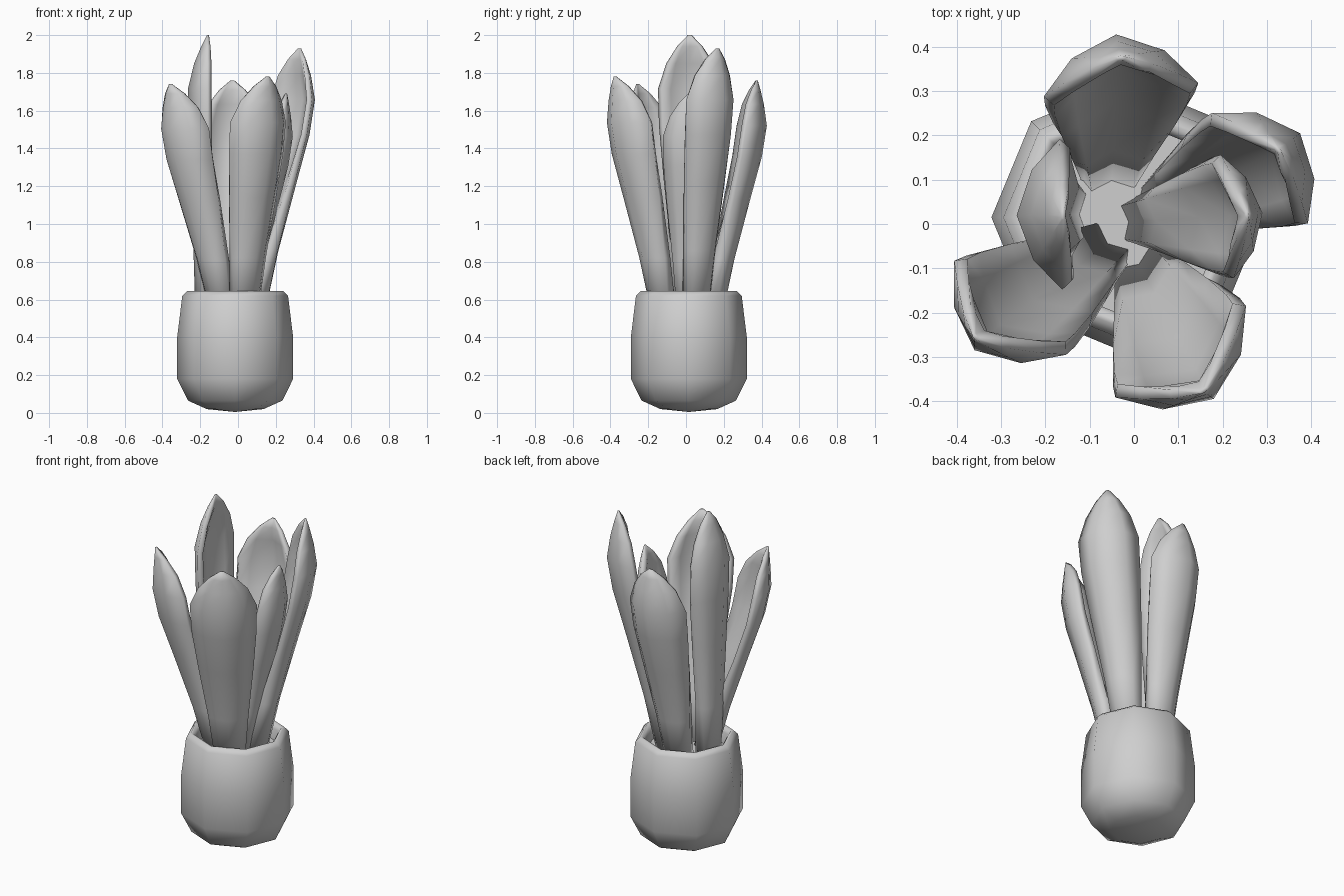
import bpy, bmesh, math
from mathutils import Vector

if "Cube" in bpy.data.objects:
    bpy.data.objects.remove(bpy.data.objects["Cube"])

grey = bpy.data.materials.new("light grey")
grey.diffuse_color = (0.62, 0.62, 0.62, 1)
grey.use_nodes = True
grey.node_tree.nodes["Principled BSDF"].inputs["Base Color"].default_value = grey.diffuse_color


def make_object(name, bm):
    bmesh.ops.recalc_face_normals(bm, faces=bm.faces[:])
    for f in bm.faces:
        f.smooth = True
    me = bpy.data.meshes.new(name)
    bm.to_mesh(me)
    bm.free()
    me.materials.append(grey)
    ob = bpy.data.objects.new(name, me)
    bpy.context.scene.collection.objects.link(ob)
    return ob


def bridge(bm, rings):
    for a, b in zip(rings, rings[1:]):
        n = len(a)
        for i in range(n):
            j = (i + 1) % n
            bm.faces.new((a[i], a[j], b[j], b[i]))


CX, CY, SIDES = -0.015, 0.015, 8


def circle(bm, r, z):
    return [bm.verts.new((CX + r * math.cos(2 * math.pi * i / SIDES),
                          CY + r * math.sin(2 * math.pi * i / SIDES), z))
            for i in range(SIDES)]


def fan(bm, ring, z):
    c = bm.verts.new((CX, CY, z))
    for i in range(len(ring)):
        bm.faces.new((c, ring[i], ring[(i + 1) % len(ring)]))


# Eight-sided rounded pot with a hollow rim
bm = bmesh.new()
profile = [(0.15, 0.02), (0.25, 0.065), (0.307, 0.18), (0.307, 0.40),
           (0.28, 0.62), (0.255, 0.645), (0.24, 0.643), (0.225, 0.62), (0.225, 0.52)]
rings = [circle(bm, r, z) for r, z in profile]
bridge(bm, rings)
fan(bm, rings[0], 0.005)
make_object("pot", bm)

# Soil filling the pot
bm = bmesh.new()
fan(bm, circle(bm, 0.235, 0.55), 0.55)
make_object("soil", bm)

# Leaf rows: height fraction, outward fraction, width fraction, thickness
ROWS = [(0, 0, 0.42, 0.105), (0.25, 0.28, 0.6, 0.09), (0.5, 0.63, 0.83, 0.065),
        (0.68, 0.89, 0.97, 0.05), (0.81, 1, 1, 0.045), (0.9, 1, 0.74, 0.045),
        (0.96, 1, 0.4, 0.035), (1, 1, 0.06, 0.01)]
Z0 = 0.5


def leaf(name, base, wide, tip, angle, w, cup):
    """Cupped leaf: crescent sections swept along its outer midline, thicker at the foot."""
    a = math.radians(angle)
    out = Vector((math.cos(a), math.sin(a), 0))
    side = Vector((-math.sin(a), math.cos(a), 0))
    base, wide, top = Vector((*base, 0)), Vector((*wide, 0)), Vector((tip[0], tip[1], 0))
    bm = bmesh.new()
    rings = []
    for t, f, k, th in ROWS:
        p = base.lerp(wide, f)
        if t > 0.81:
            p = wide.lerp(top, ((t - 0.81) / 0.19) ** 1.5)
        p.z = Z0 + t * (tip[2] - Z0)
        hw, c = w * k, cup * k ** 1.3
        sec = [(u * hw, -c * u * u) for u in (-1, -0.6, 0, 0.6, 1)]
        sec += [(0.88 * hw, -c - 0.5 * th), (0.6 * hw, -0.45 * c - th), (0, -th),
                (-0.6 * hw, -0.45 * c - th), (-0.88 * hw, -c - 0.5 * th)]
        rings.append([bm.verts.new(p + side * x + out * y) for x, y in sec])
    bridge(bm, rings)
    bm.faces.new(rings[0])
    bm.faces.new(rings[-1])
    make_object(name, bm)


# Six leaves: base xy, widest xy, tip xyz, facing angle, half width, cup depth
leaf("leaf_front_left", (-0.115, -0.115), (-0.36, -0.285), (-0.36, -0.26, 1.74), 230, 0.165, 0.125)
leaf("leaf_left", (-0.225, 0.02), (-0.265, 0.02), (-0.165, 0.02, 2.0), 181, 0.17, 0.10)
leaf("leaf_back", (-0.06, 0.19), (-0.04, 0.428), (-0.03, 0.38, 1.76), 95, 0.175, 0.125)
leaf("leaf_front", (0.065, -0.165), (0.18, -0.395), (0.16, -0.38, 1.78), 305, 0.18, 0.13)
leaf("leaf_back_right", (0.12, 0.09), (0.375, 0.205), (0.33, 0.17, 1.93), 41, 0.165, 0.12)
leaf("leaf_right", (0.08, 0.015), (0.29, 0.025), (0.26, 0.02, 1.69), 6, 0.14, 0.08)
